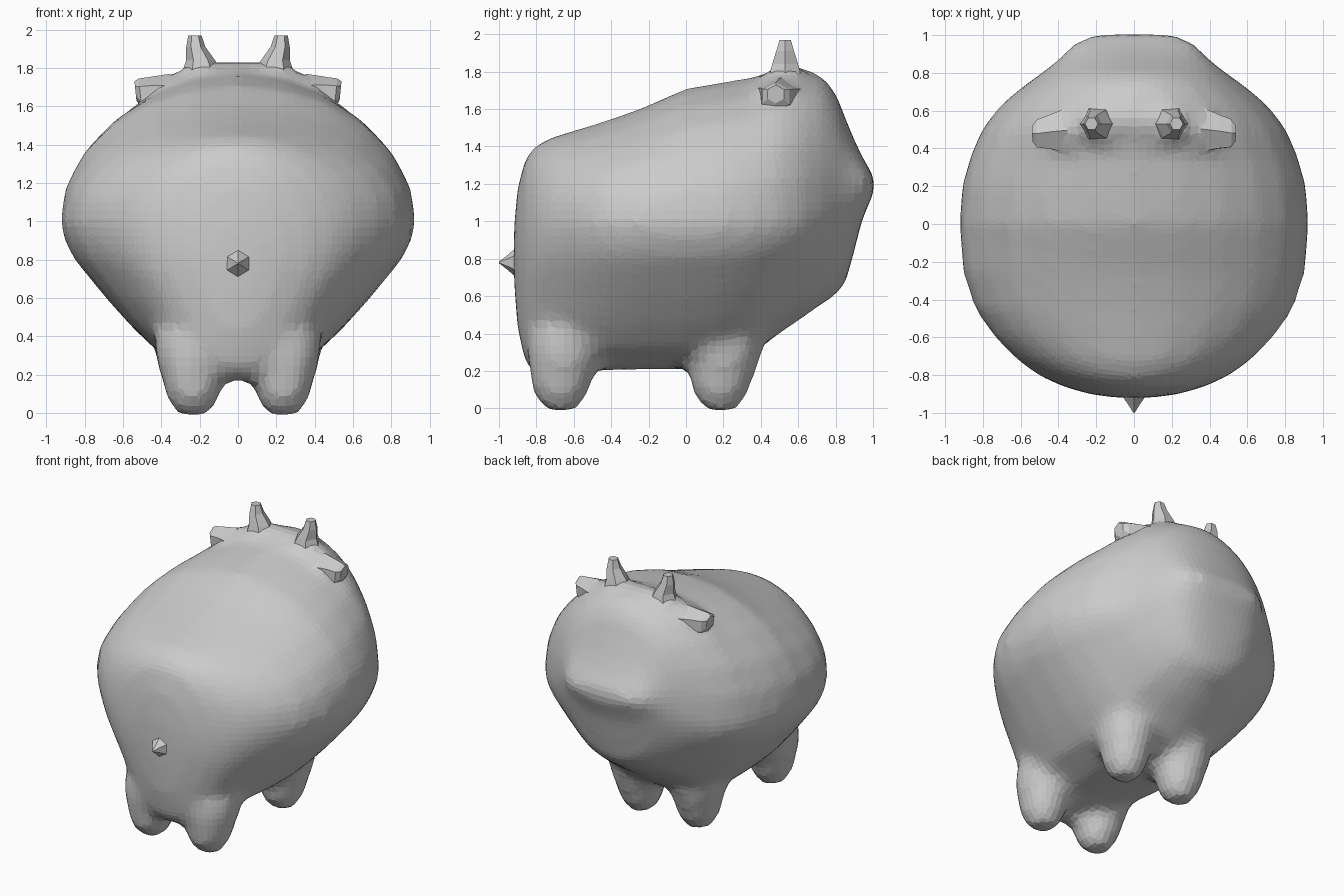
import bpy, bmesh, math
from mathutils import Vector

if "Cube" in bpy.data.objects:
    bpy.data.objects.remove(bpy.data.objects["Cube"])

# Lower half of a body section: (share of half width, share of drop)
LOWER = [(.975, .12), (.92, .25), (.745, .5), (.6, .69), (.45, .86), (.22, .97)]


def loft(bm, rings):
    """Skin a list of closed rings and cap both ends."""
    vs = [[bm.verts.new(p) for p in r] for r in rings]
    n = len(vs[0])
    for a, b in zip(vs, vs[1:]):
        for i in range(n):
            bm.faces.new((a[i], a[(i + 1) % n], b[(i + 1) % n], b[i]))
    bm.faces.new(vs[0][::-1])
    bm.faces.new(vs[-1])


def finish(bm, name):
    bmesh.ops.recalc_face_normals(bm, faces=bm.faces)
    me = bpy.data.meshes.new(name)
    bm.to_mesh(me)
    bm.free()
    ob = bpy.data.objects.new(name, me)
    bpy.context.collection.objects.link(ob)
    return ob


def body_ring(y, w, zt, zm, zb):
    """Section across the body: round above, tapering below, rounder at the head."""
    up = [(w * math.cos(t), zm + (zt - zm) * math.sin(t))
          for t in [math.pi * i / 12 for i in range(13)]]
    k = min(max((y - .6) / .3, 0), 1) * .6
    low = [(w * (a + k * (math.sqrt(1 - s * s) - a)), zm - (zm - zb) * s) for a, s in LOWER]
    pts = up + [(-x, z) for x, z in low] + [(0, zb)] + low[::-1]
    return [(x, y, z) for x, z in pts]


def disc(centre, axis, rx, ry, n, turn=0):
    """Ring of n points round an axis."""
    q = Vector(axis).to_track_quat('Z', 'Y')
    return [Vector(centre) + q @ Vector((rx * math.cos(2 * math.pi * i / n + turn),
                                         ry * math.sin(2 * math.pi * i / n + turn), 0))
            for i in range(n)]


# Body with head: y, half width, top, widest height, bottom
SECTIONS = [
    (-.92, .10, .98, .82, .66), (-.90, .24, 1.18, .84, .42), (-.86, .38, 1.34, .88, .24),
    (-.80, .51, 1.41, .93, .17), (-.72, .62, 1.45, .97, .17), (-.60, .74, 1.485, 1.0, .19),
    (-.45, .845, 1.53, 1.0, .20), (-.25, .91, 1.60, 1.0, .205), (0, .93, 1.71, 1.0, .205),
    (.20, .915, 1.745, 1.0, .23), (.36, .87, 1.77, 1.0, .29), (.50, .81, 1.82, 1.0, .40),
    (.62, .72, 1.82, 1.01, .48), (.73, .59, 1.78, 1.06, .56), (.80, .49, 1.69, 1.12, .60),
    (.85, .425, 1.56, 1.16, .66), (.89, .38, 1.46, 1.18, .80), (.94, .34, 1.35, 1.2, 1.0),
    (.98, .30, 1.28, 1.2, 1.10), (1.01, .18, 1.235, 1.2, 1.16)]
bm = bmesh.new()
loft(bm, [body_ring(*s) for s in SECTIONS])

# Four stubby legs, flaring into the belly: height, radius
LEG = [(-.015, .075), (.035, .12), (.10, .15), (.19, .17), (.28, .195), (.40, .20), (.50, .16)]
for sx in (-1, 1):
    for y, lean in ((-.67, .12), (.185, .1)):
        loft(bm, [disc((sx * (.235 + .02 * max(0, z - .1)), y + lean * max(0, z - .1), z),
                       (0, 0, 1), r, r * 1.06, 12) for z, r in LEG])

# Flared roots where horns and ears grow out of the head
for sx in (-1, 1):
    loft(bm, [disc((sx * .18, .53, 1.70), (0, 0, 1), .17, .14, 8),
              disc((sx * .19, .53, 1.83), (0, 0, 1), .09, .085, 8)])
    loft(bm, [disc((sx * .30, .51, 1.61), (sx, 0, .12), .18, .17, 8),
              disc((sx * .43, .49, 1.665), (sx, 0, .12), .11, .10, 8)])

# Bridge between the two horns
loft(bm, [disc((x, .55, 1.79), (1, 0, 0), .055, .055, 8) for x in (-.2, 0, .2)])
body = finish(bm, "body")

# Fuse body, legs and roots into one soft skin
m = body.modifiers.new("fuse", 'REMESH')
m.mode = 'VOXEL'
m.voxel_size = .045
m = body.modifiers.new("soften", 'SMOOTH')
m.factor = .5
m.iterations = 7

# Faceted horns and ears, mirrored left and right
for sx, side in ((-1, "left"), (1, "right")):
    bm = bmesh.new()
    loft(bm, [disc((sx * .185, .53, 1.74), (0, 0, 1), .12, .11, 6),
              disc((sx * .195, .53, 1.84), (0, 0, 1), .075, .08, 6),
              disc((sx * .22, .53, 1.91), (0, 0, 1), .05, .055, 6),
              disc((sx * .225, .53, 1.97), (0, 0, 1), .035, .035, 6)])
    finish(bm, "horn_" + side)

    bm = bmesh.new()
    ax = (sx, 0, -.1)
    loft(bm, [disc((sx * .34, .5, 1.65), ax, .14, .12, 6, .5),
              disc((sx * .44, .49, 1.665), ax, .105, .09, 6, .5),
              disc((sx * .51, .48, 1.665), ax, .085, .08, 6, .5),
              disc((sx * .535, .48, 1.68), ax, .05, .05, 6, .5)])
    finish(bm, "ear_" + side)

# Small pointed tail on the front-facing end
bm = bmesh.new()
loft(bm, [disc((0, -.86, .78), (0, -1, 0), .11, .11, 6, .52),
          disc((0, -.925, .78), (0, -1, 0), .06, .065, 6, .52),
          disc((0, -.96, .78), (0, -1, 0), .032, .035, 6, .52),
          disc((0, -1.0, .78), (0, -1, 0), .004, .004, 6, .52)])
finish(bm, "tail")
